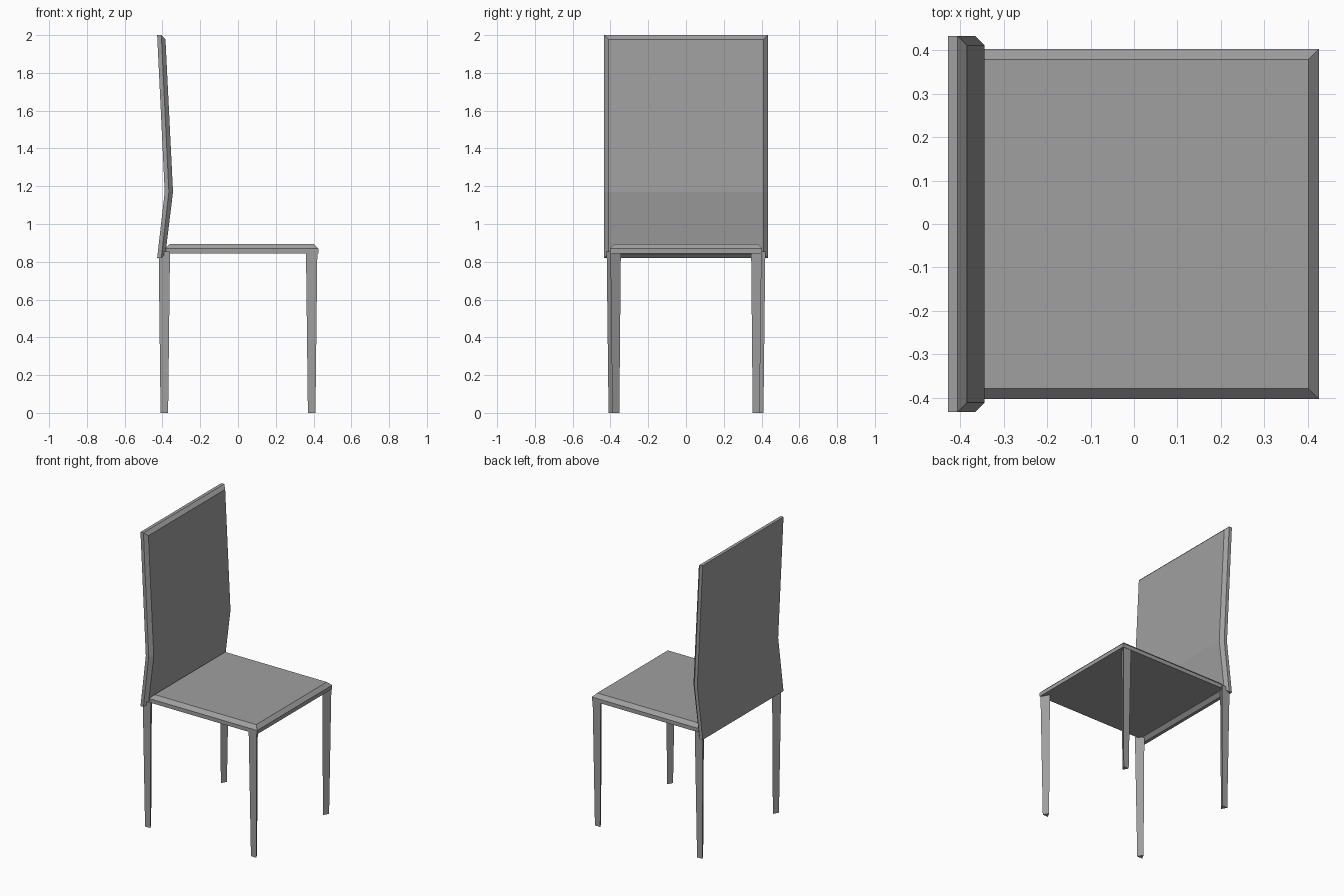
import bpy, bmesh

if "Cube" in bpy.data.objects:
    bpy.data.objects.remove(bpy.data.objects["Cube"])

grey = bpy.data.materials.new("mid grey")
grey.diffuse_color = (0.35, 0.35, 0.35, 1)
grey.use_nodes = True
grey.node_tree.nodes["Principled BSDF"].inputs["Base Color"].default_value = grey.diffuse_color


def loft(name, rings):
    """Skin a stack of closed rings and cap both ends."""
    bm = bmesh.new()
    loops = [[bm.verts.new(p) for p in ring] for ring in rings]
    n = len(loops[0])
    for a, b in zip(loops, loops[1:]):
        for i in range(n):
            j = (i + 1) % n
            bm.faces.new((a[i], a[j], b[j], b[i]))
    return bm, loops


def finish(name, bm):
    bmesh.ops.recalc_face_normals(bm, faces=bm.faces[:])
    mesh = bpy.data.meshes.new(name)
    bm.to_mesh(mesh)
    bm.free()
    mesh.materials.append(grey)
    obj = bpy.data.objects.new(name, mesh)
    bpy.context.collection.objects.link(obj)


# Seat: slab with a chamfered top edge
def rect(inset, z):
    x0, x1, y = -0.385 + inset, 0.425 - inset, 0.402 - inset
    return [(x0, -y, z), (x1, -y, z), (x1, y, z), (x0, y, z)]


bm, loops = loft("seat", [rect(0, 0.845), rect(0, 0.871), rect(0.024, 0.895)])
bm.faces.new(loops[0])
bm.faces.new(loops[-1])
finish("seat", bm)


# Backrest: panel bent at z = 1.17, chamfered around its front face
def panel(dx, inset):
    y = 0.433 - inset
    prof = [(-0.428 + dx, 0.82 + inset), (-0.388 + dx, 1.17), (-0.428 + dx, 2.0 - inset)]
    return [(x, -y, z) for x, z in prof] + [(x, y, z) for x, z in reversed(prof)]


bm, loops = loft("backrest", [panel(0, 0), panel(0.022, 0), panel(0.044, 0.022)])
for ring in (loops[0], loops[-1]):
    bm.faces.new((ring[0], ring[1], ring[4], ring[5]))
    bm.faces.new((ring[1], ring[2], ring[3], ring[4]))
finish("backrest", bm)


# Legs: tapered, triangular, flat side outwards
def leg(name, cx, side, outer, top):
    def tri(half, y_out, y_in, z):
        return [(cx - half, side * y_out, z), (cx + half, side * y_out, z), (cx, side * y_in, z)]
    bm, loops = loft(name, [tri(0.02, outer - 0.01, outer - 0.047, 0),
                            tri(0.03, outer, outer - 0.055, top)])
    bm.faces.new(loops[0])
    bm.faces.new(loops[-1])
    finish(name, bm)


for side, label in ((-1, "near"), (1, "far")):
    leg("front_leg_" + label, 0.39, side, 0.4, 0.85)
    leg("back_leg_" + label, -0.39, side, 0.42, 0.855)
